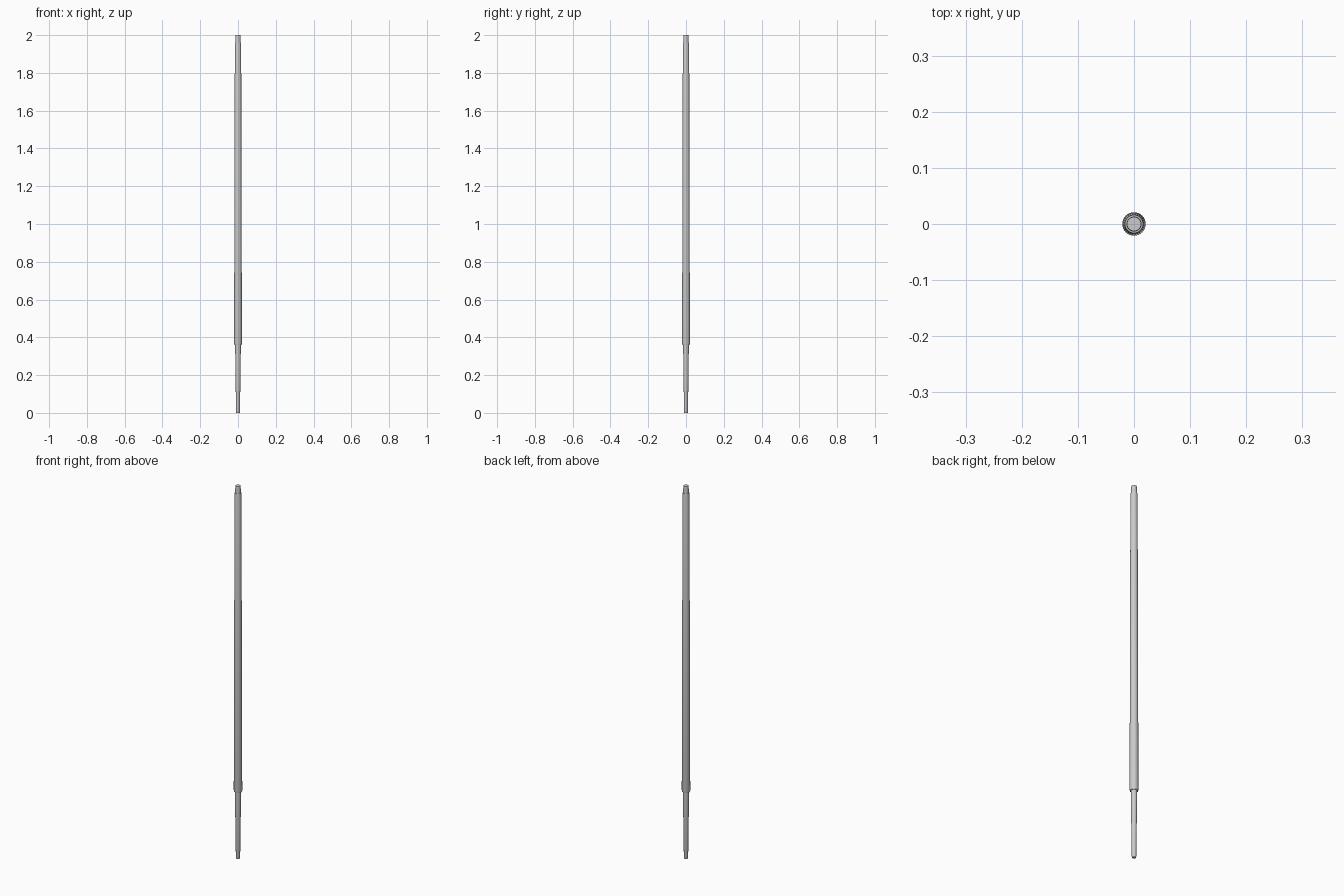
import bpy, bmesh, math

if "Cube" in bpy.data.objects:
    bpy.data.objects.remove(bpy.data.objects["Cube"])

SIDES = 32

def lathe(name, profile):
    """Closed turned part from (radius, height) points."""
    bm = bmesh.new()
    rings = []
    for r, z in profile:
        rings.append([bm.verts.new((r * math.cos(2 * math.pi * i / SIDES),
                                    r * math.sin(2 * math.pi * i / SIDES), z))
                      for i in range(SIDES)])
    for a, b in zip(rings, rings[1:]):
        for i in range(SIDES):
            j = (i + 1) % SIDES
            bm.faces.new((a[i], a[j], b[j], b[i]))
    bm.faces.new(rings[0][::-1])
    bm.faces.new(rings[-1])
    me = bpy.data.meshes.new(name)
    bm.to_mesh(me)
    bm.free()
    ob = bpy.data.objects.new(name, me)
    bpy.context.collection.objects.link(ob)
    bpy.context.view_layer.objects.active = ob
    ob.select_set(True)
    bpy.ops.object.shade_smooth_by_angle(angle=math.radians(30))
    ob.select_set(False)
    return ob

# Slim tapered rod, thick shaft and narrow end, turned as one piece
lathe("tapered_rod", [
    (0.0095, 0.0), (0.0105, 0.004), (0.0152, 0.36),
    (0.0195, 0.36), (0.0208, 0.366), (0.0168, 1.958),
    (0.0160, 1.962), (0.0138, 1.962), (0.0132, 1.995), (0.0125, 2.0),
])
